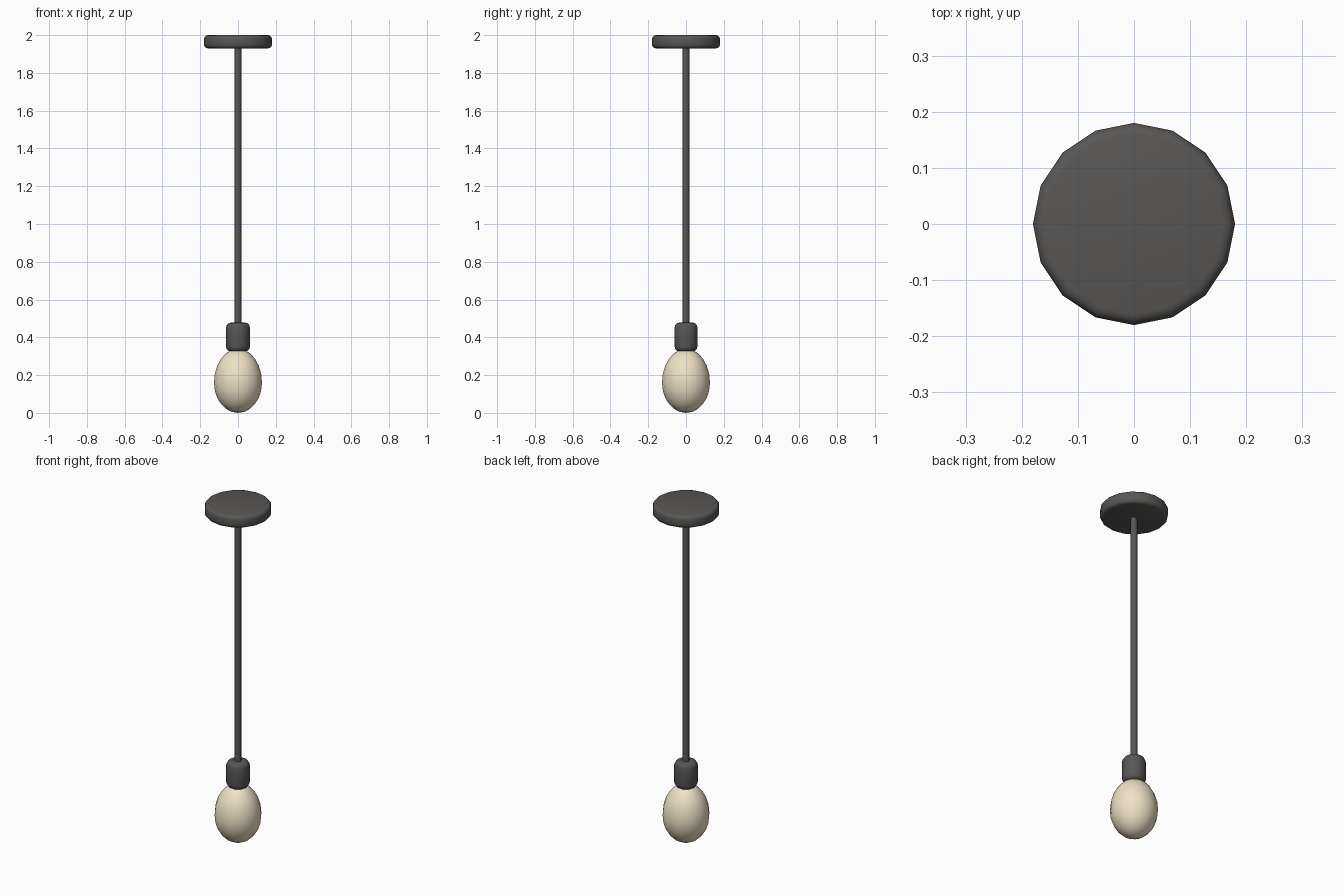
import bpy, bmesh
from math import sin, cos, pi, radians

if "Cube" in bpy.data.objects:
    bpy.data.objects.remove(bpy.data.objects["Cube"])


def material(name, rgb):
    m = bpy.data.materials.new(name)
    m.diffuse_color = (*rgb, 1)
    m.use_nodes = True
    m.node_tree.nodes["Principled BSDF"].inputs["Base Color"].default_value = m.diffuse_color
    return m


def lathe(name, profile, sides, mat):
    """Revolve (radius, z) points, listed bottom to top, around the z axis."""
    bm = bmesh.new()
    rings = []
    for r, z in profile:
        if r < 1e-5:
            rings.append([bm.verts.new((0, 0, z))] * sides)
        else:
            rings.append([bm.verts.new((r * cos(2 * pi * i / sides),
                                        r * sin(2 * pi * i / sides), z))
                          for i in range(sides)])
    for a, b in zip(rings, rings[1:]):
        for i in range(sides):
            j = (i + 1) % sides
            bm.faces.new(list(dict.fromkeys((a[i], a[j], b[j], b[i]))))
    # Flat end caps
    if profile[0][0] > 1e-5:
        bm.faces.new(rings[0][::-1])
    if profile[-1][0] > 1e-5:
        bm.faces.new(rings[-1])
    mesh = bpy.data.meshes.new(name)
    bm.to_mesh(mesh)
    bm.free()
    ob = bpy.data.objects.new(name, mesh)
    bpy.context.collection.objects.link(ob)
    mesh.materials.append(mat)
    bpy.ops.object.select_all(action='DESELECT')
    ob.select_set(True)
    bpy.context.view_layer.objects.active = ob
    bpy.ops.object.shade_smooth_by_angle(angle=radians(50))
    return ob


def rounded(radius, z0, z1, bevel, steps=3):
    """Profile of a cylinder with rounded rims."""
    arc = [pi / 2 * k / steps for k in range(steps + 1)]
    low = [(radius - bevel + bevel * sin(t), z0 + bevel - bevel * cos(t)) for t in arc]
    high = [(r, z0 + z1 - z) for r, z in reversed(low)]
    return low + high


dark = material("dark_metal", (0.10, 0.095, 0.09))
cream = material("warm_glass", (0.85, 0.76, 0.56))

# Ceiling plate, cord and socket
lathe("ceiling_plate", rounded(0.18, 1.93, 2.0, 0.02), 16, dark)
lathe("cord", [(0.018, 0.46), (0.018, 1.94)], 8, dark)
lathe("socket", rounded(0.063, 0.325, 0.478, 0.025), 10, dark)

# Egg-shaped bulb, longer towards the socket
egg = []
for k in range(13):
    t = -pi / 2 + pi * k / 12
    half = 0.18 if t > 0 else 0.16
    egg.append((0.127 * cos(t), 0.16 + half * sin(t)))
lathe("bulb", egg, 16, cream)
